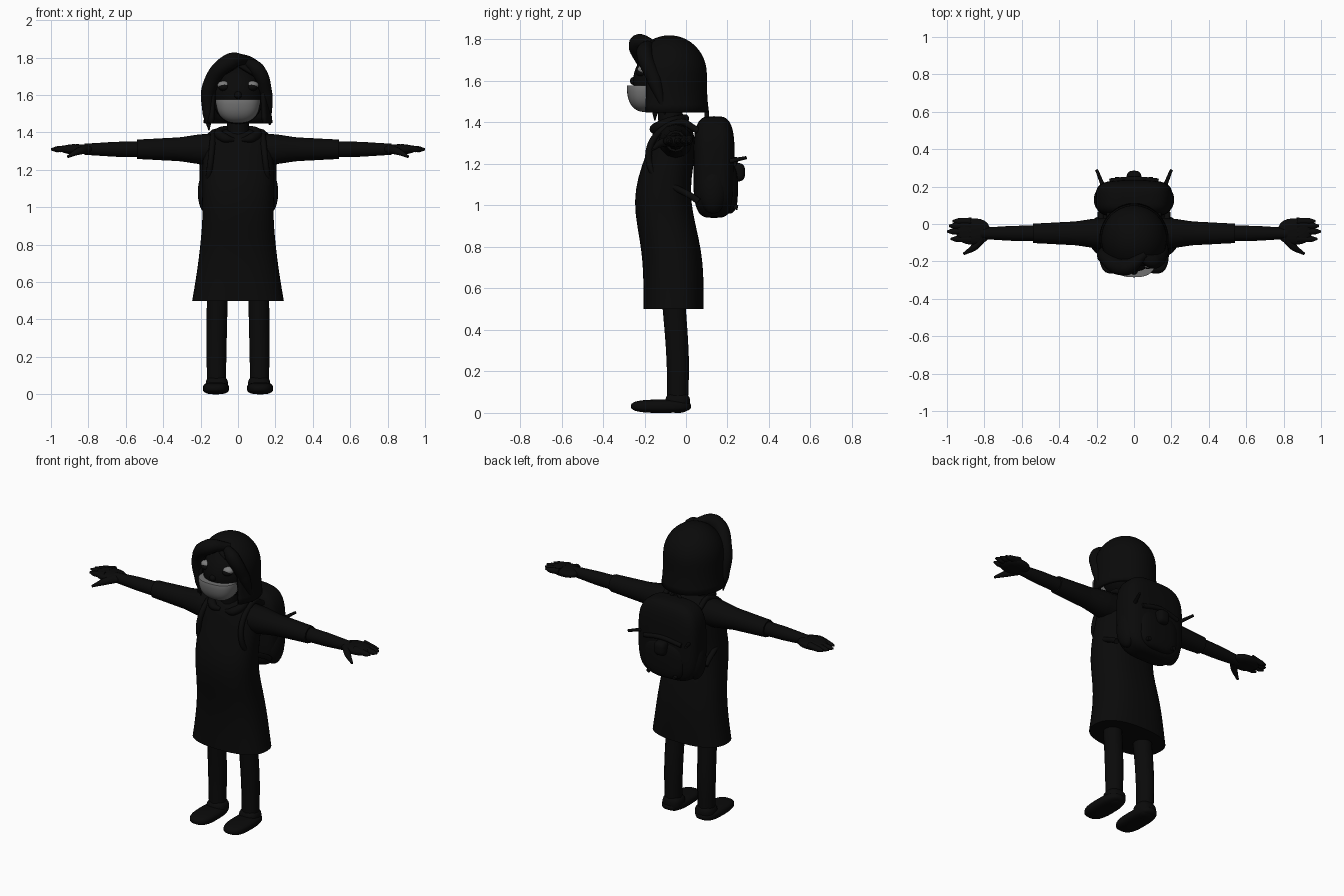
import bpy, bmesh, math
from math import sin, cos, pi

default_cube = bpy.data.objects.get("Cube")
if default_cube:
    bpy.data.objects.remove(default_cube)


def material(name, value):
    mat = bpy.data.materials.new(name)
    mat.use_nodes = True
    colour = (value, value, value, 1)
    mat.diffuse_color = colour
    shader = mat.node_tree.nodes["Principled BSDF"]
    shader.inputs["Base Color"].default_value = colour
    return mat


BLACK = material("black", .003)
MASK_GREY = material("mask_grey", .17)
EYE_GREY = material("eye_grey", .2)


def link_object(name, data, mat):
    data.materials.append(mat)
    obj = bpy.data.objects.new(name, data)
    bpy.context.collection.objects.link(obj)
    return obj


def skin(name, point, rows, columns, mat=BLACK, capped=True):
    """Surface from point(u, v), with u running along and v around, both 0 to 1."""
    bm = bmesh.new()
    grid = [[bm.verts.new(point(i / rows, j / columns)) for j in range(columns + 1)]
            for i in range(rows + 1)]
    for lower, upper in zip(grid, grid[1:]):
        for j in range(columns):
            bm.faces.new((lower[j], lower[j + 1], upper[j + 1], upper[j]))
    bmesh.ops.remove_doubles(bm, verts=bm.verts, dist=.0001)
    if capped:
        bmesh.ops.holes_fill(bm, edges=[e for e in bm.edges if e.is_boundary])
    bmesh.ops.recalc_face_normals(bm, faces=bm.faces)
    bm.normal_update()
    for face in bm.faces:
        face.smooth = True
    for edge in bm.edges:
        edge.smooth = edge.calc_face_angle(0) < 1
    mesh = bpy.data.meshes.new(name)
    bm.to_mesh(mesh)
    bm.free()
    return link_object(name, mesh, mat)


def soft_power(value, power):
    return math.copysign(abs(value) ** (2 / power), value)


def blob(name, centre, size, mat=BLACK, power=2, top=2):
    """Ellipsoid that grows boxier with power, cut flat at height top."""
    def point(u, v):
        lat, lon = pi * (u - .5), 2 * pi * v
        ring = soft_power(cos(lat), power)
        unit = (ring * soft_power(cos(lon), power),
                ring * soft_power(sin(lon), power),
                soft_power(sin(lat), power))
        x, y, z = (c + s * w for c, s, w in zip(centre, size, unit))
        return x, y, min(z, top)
    return skin(name, point, 24, 32, mat)


def strand(name, side, *points):
    """Tapered round tube through (x, y, z, radius) points, mirrored by side."""
    curve = bpy.data.curves.new(name, "CURVE")
    curve.dimensions = "3D"
    curve.bevel_depth = 1
    curve.use_fill_caps = True
    spline = curve.splines.new("BEZIER")
    spline.bezier_points.add(len(points) - 1)
    for knot, (x, y, z, radius) in zip(spline.bezier_points, points):
        knot.co = (x * side, y, z)
        knot.radius = radius
        knot.handle_left_type = knot.handle_right_type = "AUTO"
    return link_object(name, curve, BLACK)


# Dress: flared hem, belly pushed forward, rounded shoulders
def dress_point(u, v):
    t = .995 * (1 - cos(pi * u)) / 2
    shoulder = (1 - t ** 24) ** .5
    width = (.19 + .055 * max(0, 1 - 2 * t) ** 1.5) * shoulder
    depth = .145 * (1 - .35 * t ** 3) * shoulder
    belly = .05 * sin(pi * t ** 1.3) ** 3
    angle = 2 * pi * v
    return (width * soft_power(cos(angle), 2.4),
            depth * soft_power(sin(angle), 2.4) - .06 - belly,
            .5 + .92 * t)


skin("dress", dress_point, 24, 40)

# Head
strand("neck", 1, (0, -.07, 1.36, .06), (0, -.08, 1.5, .06))
blob("head", (0, -.09, 1.6), (.14, .165, .16))
blob("nose", (0, -.25, 1.6), (.02, .02, .02))
blob("face_mask", (0, -.19, 1.575), (.118, .095, .125), MASK_GREY, power=2.5, top=1.577)


# Hair: dome with an opening for the face and a flicked-out hem
def hair_point(u, v):
    drop = u * u
    dome = (1 - (1 - min(1, 2 * drop)) ** 2) ** .5
    spread = dome * (1 + .06 * drop ** 6)
    gap = min(.9, max(0, 4 * drop - .6))
    angle = gap - pi / 2 + 2 * (pi - gap) * v
    return (.175 * spread * cos(angle),
            .18 * spread * sin(angle) - .08,
            1.82 - .37 * drop)


hair = skin("hair", hair_point, 20, 40, capped=False)
shell = hair.modifiers.new("Thickness", "SOLIDIFY")
shell.thickness = .02
strand("right_fringe", 1, (.06, -.16, 1.78, .02), (-.04, -.23, 1.78, .045),
       (-.15, -.18, 1.65, .04), (-.16, -.15, 1.5, .03), (-.155, -.15, 1.41, .003))
strand("left_fringe", 1, (.03, -.17, 1.78, .02), (.1, -.2, 1.74, .04),
       (.15, -.15, 1.6, .035), (.17, -.1, 1.44, .005))

ARM_Y, ARM_Z = -.05, 1.31
FINGERS = {"index": (-.08, .98), "middle": (-.04, 1), "ring": (-.01, .99), "little": (.015, .97)}

for label, side in (("left", 1), ("right", -1)):
    # Eyes: pale arc above a dark lower part
    blob(label + "_eye", (side * .076, -.207, 1.653), (.034, .028, .022), EYE_GREY)
    blob(label + "_pupil", (side * .074, -.212, 1.642), (.03, .029, .021))
    strand(label + "_mask_strap", side, (.11, -.2, 1.56, .004), (.14, -.07, 1.6, .004))
    strand(label + "_collar", side, (.02, -.15, 1.36, .01), (.07, -.15, 1.37, .025),
           (.1, -.08, 1.4, .025), (0, 0, 1.42, .02))

    # Sleeve, arm and hand
    strand(label + "_sleeve", side, (.1, ARM_Y, ARM_Z, .085), (.2, ARM_Y, ARM_Z, .08),
           (.32, ARM_Y, ARM_Z, .063), (.54, ARM_Y, ARM_Z, .052))
    strand(label + "_arm", side, (.5, ARM_Y, ARM_Z, .043), (.65, ARM_Y, ARM_Z, .04),
           (.82, ARM_Y, ARM_Z, .03))
    blob(label + "_palm", (side * .86, ARM_Y + .01, ARM_Z), (.09, .07, .027), power=2.4)
    for finger, (y, tip) in FINGERS.items():
        strand(f"{label}_{finger}_finger", side, (.87, y, ARM_Z + .01, .019),
               (tip - .03, y, ARM_Z, .016), (tip, y, ARM_Z, .006))
    strand(label + "_thumb", side, (.81, -.07, ARM_Z, .025), (.85, -.12, 1.3, .02),
           (.91, -.16, 1.27, .007))

    # Leg and shoe
    strand(label + "_leg", side, (.115, -.04, .05, .05), (.115, -.04, .25, .054),
           (.11, -.06, .55, .056))
    blob(label + "_shoe", (side * .118, -.12, .032), (.07, .145, .032), power=2.8)
    blob(label + "_heel", (side * .113, -.04, .05), (.06, .06, .05), power=2.6)

    # Backpack side pouch, straps and loose strap ends
    blob(label + "_pouch", (side * .16, .13, 1.08), (.055, .07, .12))
    strand(label + "_shoulder_strap", side, (.13, .06, 1.36, .016), (.13, -.04, 1.4, .016),
           (.15, -.18, 1.22, .016), (.18, .06, 1.02, .016))
    strand(label + "_strap_end", side, (.16, .19, 1.21, .012), (.2, .29, 1.23, .008))
    strand(label + "_lower_tab", side, (.09, .2, 1, .014), (.09, .25, .99, .012))

# Backpack body, pocket, flap, buckle and loop
blob("backpack", (0, .135, 1.185), (.205, .1, .245), power=3.6)
blob("front_pocket", (0, .2, 1.08), (.14, .05, .12), power=3)
strand("pocket_flap", 1, (-.13, .23, 1.2, .014), (0, .24, 1.22, .014), (.13, .23, 1.2, .014))
blob("buckle", (0, .24, 1.16), (.04, .045, .045), power=3)
strand("carry_loop", 1, (-.04, .1, 1.41, .01), (0, .1, 1.45, .01), (.04, .1, 1.41, .01))
